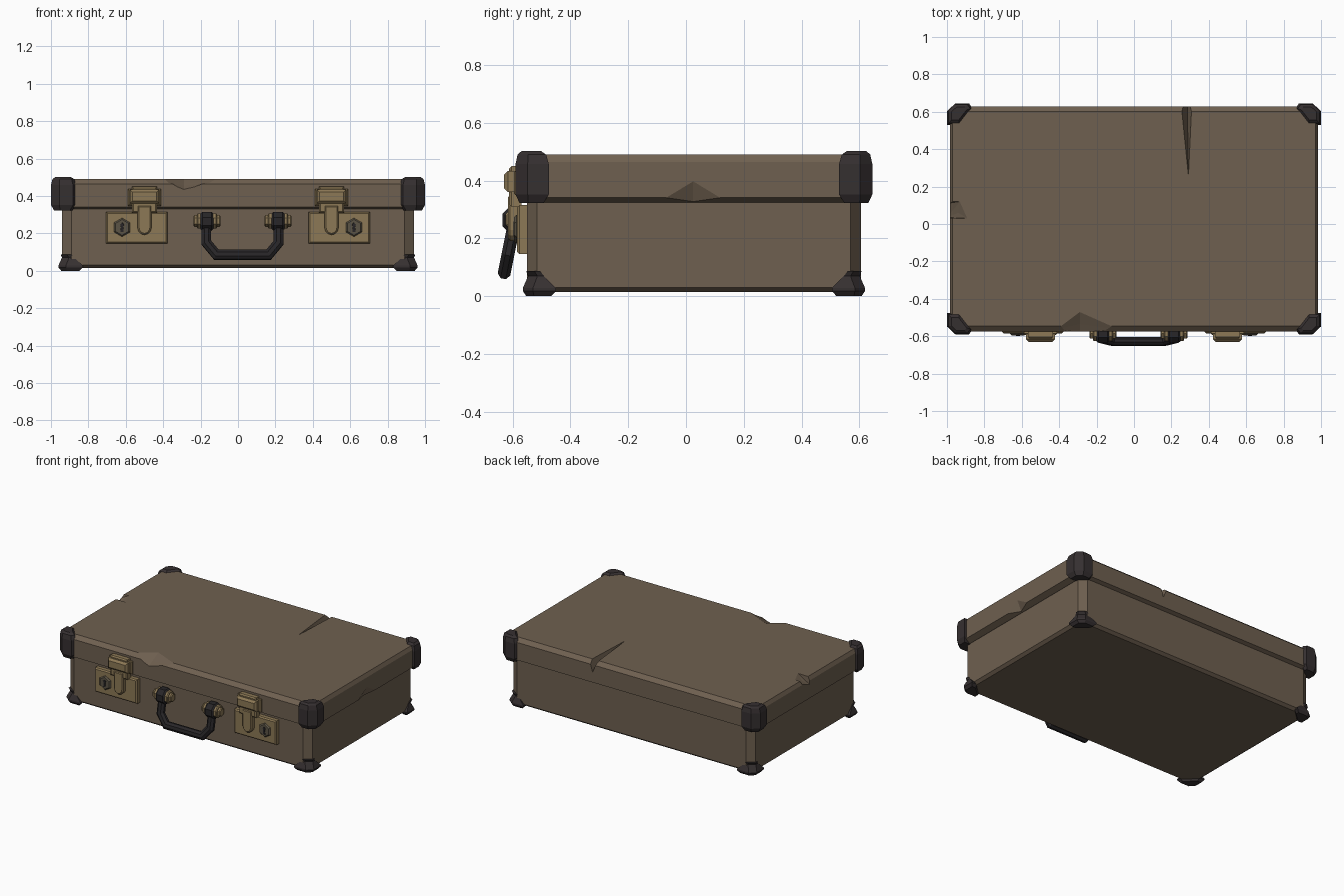
import bpy, bmesh, math
from mathutils import Vector

if "Cube" in bpy.data.objects:
    bpy.data.objects.remove(bpy.data.objects["Cube"])

CY = 0.0275  # centre of the case in depth


def material(name, col):
    m = bpy.data.materials.new(name)
    m.diffuse_color = (*col, 1)
    m.use_nodes = True
    m.node_tree.nodes["Principled BSDF"].inputs["Base Color"].default_value = m.diffuse_color
    return m


LEATHER = material("brown leather", (0.158, 0.117, 0.080))
BRASS = material("aged brass", (0.265, 0.190, 0.092))
BRONZE = material("dark bronze", (0.105, 0.088, 0.060))
CAP = material("dark corner cap", (0.036, 0.029, 0.030))
BLACK = material("black handle", (0.021, 0.019, 0.021))


def finish(name, bm, mat):
    bmesh.ops.recalc_face_normals(bm, faces=bm.faces)
    me = bpy.data.meshes.new(name)
    bm.to_mesh(me)
    bm.free()
    me.materials.append(mat)
    ob = bpy.data.objects.new(name, me)
    bpy.context.collection.objects.link(ob)
    return ob


def loft(name, loops, mat):
    """Skin a stack of equal loops and cap both ends."""
    bm = bmesh.new()
    rings = [[bm.verts.new(p) for p in lp] for lp in loops]
    n = len(rings[0])
    for a, b in zip(rings, rings[1:]):
        for i in range(n):
            j = (i + 1) % n
            bm.faces.new((a[i], a[j], b[j], b[i]))
    bm.faces.new(rings[0])
    bm.faces.new(rings[-1])
    return finish(name, bm, mat)


def plan(hx, hy, cx, cy, z):
    """Rectangle with cut corners, at height z."""
    pts = [(hx, hy - cy), (hx - cx, hy), (cx - hx, hy), (-hx, hy - cy),
           (-hx, cy - hy), (cx - hx, -hy), (hx - cx, -hy), (hx, cy - hy)]
    return [(x, y + CY, z) for x, y in pts]


def front_plate(name, pts, y0, y1, mat, bev=0.008):
    """Plate facing front from an x-z outline, with a bevelled front edge."""
    xs, zs = [p[0] for p in pts], [p[1] for p in pts]
    cx, cz = (min(xs) + max(xs)) / 2, (min(zs) + max(zs)) / 2
    kx, kz = 1 - 2 * bev / (max(xs) - min(xs)), 1 - 2 * bev / (max(zs) - min(zs))
    inner = [(cx + (x - cx) * kx, y1, cz + (z - cz) * kz) for x, z in pts]
    return loft(name, [[(x, y0, z) for x, z in pts],
                       [(x, min(y0, y1 + bev), z) for x, z in pts], inner], mat)


def rect(x0, x1, z0, z1):
    return [(x0, z0), (x1, z0), (x1, z1), (x0, z1)]


def rod_x(name, x0, x1, y, z, r, n, mat, bev=0.006):
    """Short faceted rod along x with bevelled ends."""
    def ring(x, rr):
        return [(x, y + rr * math.cos(math.tau * (i + .5) / n),
                 z + rr * math.sin(math.tau * (i + .5) / n)) for i in range(n)]
    return loft(name, [ring(x0, r - bev), ring(x0 + bev, r), ring(x1 - bev, r), ring(x1, r - bev)], mat)


# case body and lid
loft("case_base", [plan(.92, .5575, .045, .03, .014), plan(.94, .5775, .05, .035, .03),
                   plan(.94, .5775, .05, .035, .335)], LEATHER)
lid = loft("lid", [plan(.945, .5675, .04, .04, .325), plan(.983, .602, .04, .04, .341),
                   plan(.983, .602, .04, .04, .465), plan(.970, .574, .04, .04, .49)], LEATHER)

# dents and the crack in the lid
dents = {
    "front_dent": [(-.42, -.565, .492), (-.07, -.565, .492), (-.29, -.578, .433), (-.29, -.468, .4915),
                   (-.29, -.535, .455), (-.29, -.62, .53)],
    "side_dent": [(.99, -.115, .328), (.99, .165, .328), (.985, .025, .402), (.948, .025, .32), (1.03, .025, .33)],
    "back_crack": [(.248, .64, .50), (.312, .64, .50), (.285, .64, .41), (.291, .26, .489), (.291, .26, .50)],
    "left_dent": [(-1, .125, .51), (-.93, .12, .491), (-.89, .03, .491), (-1, .03, .51), (-1, .035, .43),
                  (-1, .11, .46), (-.94, .06, .468)],
}
for name, pts in dents.items():
    bm = bmesh.new()
    for p in pts:
        bm.verts.new(p)
    res = bmesh.ops.convex_hull(bm, input=bm.verts)
    junk = [v for v in bm.verts if not v.link_faces]
    bmesh.ops.delete(bm, geom=junk, context='VERTS')
    cutter = finish(name, bm, LEATHER)
    mod = lid.modifiers.new(name, 'BOOLEAN')
    mod.operation, mod.solver, mod.object = 'DIFFERENCE', 'EXACT', cutter
    bpy.context.view_layer.update()
    dg = bpy.context.evaluated_depsgraph_get()
    new = bpy.data.meshes.new_from_object(lid.evaluated_get(dg))
    lid.modifiers.clear()
    lid.data = new
    bpy.data.objects.remove(cutter)

# corner caps: outlines measured inward from the outermost corner
LID_CAP = [(0, .042), (.045, 0), (.118, 0), (.135, .025), (.065, .115), (0, .115)]
BASE_CAP = [(0, .035), (.04, 0), (.13, 0), (.13, .03), (.04, .115), (0, .115)]
BASE_TOP = [(.012, .04), (.045, .012), (.07, .012), (.07, .03), (.045, .06), (.012, .06)]


def shrink(pts, k, c=(.06, .05)):
    return [(c[0] + (x - c[0]) * k, c[1] + (y - c[1]) * k) for x, y in pts]


for sx, nx in ((-1, "left"), (1, "right")):
    for sy, ny in ((-1, "front"), (1, "back")):
        def loop(pts, hx, hy, z):
            return [(sx * (hx - a), CY + sy * (hy - b), z) for a, b in pts]
        loft(f"lid_corner_{ny}_{nx}", [
            loop(shrink(LID_CAP, .72), 1, .6175, .322), loop(LID_CAP, 1, .6175, .352),
            loop(LID_CAP, 1, .6175, .458), loop(shrink(LID_CAP, .86), 1, .6175, .49),
            loop(shrink(LID_CAP, .6), 1, .6175, .502)], CAP)
        loft(f"base_corner_{ny}_{nx}", [
            loop(shrink(BASE_CAP, .75), .96, .5775 + .015, 0), loop(BASE_CAP, .96, .5925, .018),
            loop(BASE_CAP, .96, .5925, .028),
            loop([(a * .95, b * .95) for a, b in shrink(BASE_TOP, 1.2, (0, 0))], .955, .5875, .07),
            loop(BASE_TOP, .96, .5925, .087)], CAP)

# latches and locks on both sides
for s, n in ((-1, "left"), (1, "right")):
    c = s * .5
    front_plate(f"lock_plate_{n}", rect(*sorted((s * .705, s * .378)), .146, .315), -.53, -.585, BRASS)
    front_plate(f"latch_lid_plate_{n}", rect(c - .088, c + .088, .347, .436), -.56, -.594, BRASS)
    front_plate(f"latch_hinge_{n}", rect(c - .066, c + .066, .31, .45), -.57, -.612, BRASS)
    front_plate(f"latch_block_{n}", rect(c - .078, c + .078, .36, .434), -.58, -.63, BRASS, .014)
    tongue = [(c - .037, .35)] + [(c + .037 * math.cos(a), .229 + .037 * math.sin(a)) for a in
                                  [math.pi + math.pi * i / 6 for i in range(7)]] + [(c + .037, .35)]
    front_plate(f"latch_tongue_{n}", tongue, -.58, -.617, BRASS)
    lx = s * .62
    hexa = [(lx + .05 * math.sin(math.tau * i / 6), .232 + .05 * math.cos(math.tau * i / 6)) for i in range(6)]
    front_plate(f"lock_cylinder_{n}", hexa, -.58, -.595, BRONZE)
    hole = [(lx - .009, .207), (lx + .009, .207), (lx + .006, .235), (lx + .011, .247),
            (lx, .258), (lx - .011, .247), (lx - .006, .235)]
    front_plate(f"keyhole_{n}", hole, -.59, -.598, BLACK, .001)

# handle mounts: brass pins through dark knuckles
HX = .024
for s, n in ((-1, "left"), (1, "right")):
    c = HX + s * .19
    rod_x(f"handle_pin_{n}", c - .072, c + .072, -.585, .266, .032, 6, BRASS)
    rod_x(f"handle_collar_{n}", c - .054, c + .054, -.585, .266, .044, 8, BRASS)
    rod_x(f"handle_knuckle_{n}", c - .034, c + .034, -.585, .264, .055, 8, BLACK, .01)

# carrying handle: eight-sided bar swept along a tilted U
path = [(-.193, .25), (-.193, .15), (-.14, .086), (.14, .086), (.193, .15), (.193, .25)]
P = [Vector((HX + x, -.628 + (z - .086) * .2, z)) for x, z in path]
side = Vector((0, -1, .2)).normalized()
rings = []
for i, p in enumerate(P):
    d0 = (p - P[max(i - 1, 0)]).normalized() if i else (P[1] - P[0]).normalized()
    d1 = (P[i + 1] - p).normalized() if i + 1 < len(P) else d0
    t = (d0 + d1).normalized()
    w = t.cross(side).normalized() / max(t.dot(d0), .5)
    rings.append([p + .028 * (w * math.cos(a) + side * math.sin(a) * .85) for a in
                  [math.tau * (k + .5) / 8 for k in range(8)]])
loft("carry_handle", rings, BLACK)
